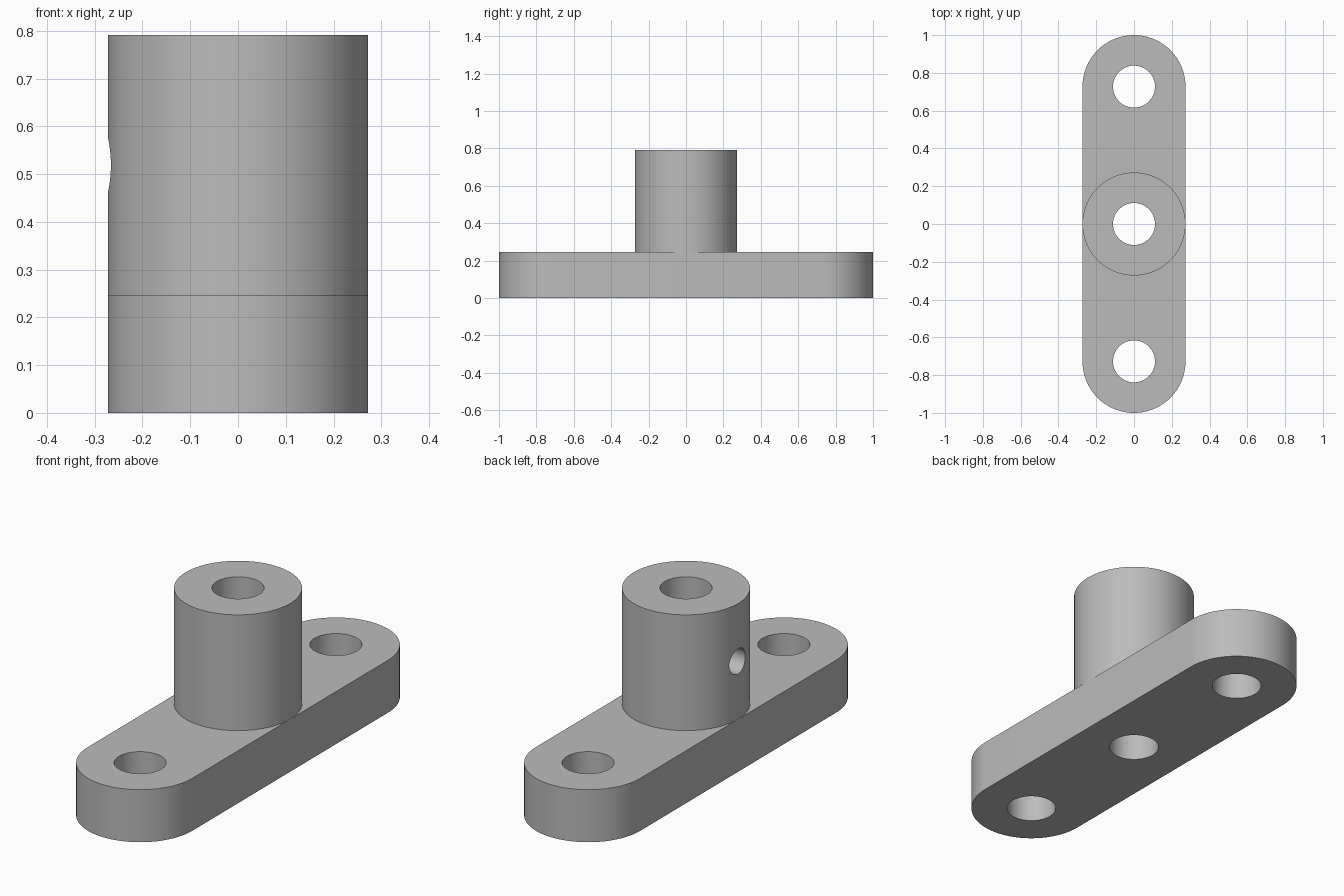
import bpy, bmesh
from math import pi, cos, sin, radians

cube = bpy.data.objects.get("Cube")
if cube:
    bpy.data.objects.remove(cube, do_unlink=True)

R = 0.2727          # plate end and collar radius
HOLE_R = 0.111      # vertical hole radius
HOLE_Y = 0.7273     # mounting hole offset
PLATE_H = 0.247
TOP = 0.7914
SEG = 48            # segments per half circle

grey = bpy.data.materials.new("plain grey")
grey.use_nodes = True
colour = (0.5, 0.5, 0.5, 1)
grey.diffuse_color = colour
grey.node_tree.nodes["Principled BSDF"].inputs["Base Color"].default_value = colour


def prism(name, outline, z0, z1):
    """Extrude a flat outline from z0 to z1."""
    bm = bmesh.new()
    base = bm.faces.new([bm.verts.new((x, y, z0)) for x, y in outline])
    side = bmesh.ops.extrude_face_region(bm, geom=[base])["geom"]
    verts = [v for v in side if isinstance(v, bmesh.types.BMVert)]
    bmesh.ops.translate(bm, verts=verts, vec=(0, 0, z1 - z0))
    bmesh.ops.recalc_face_normals(bm, faces=bm.faces)
    mesh = bpy.data.meshes.new(name)
    bm.to_mesh(mesh)
    bm.free()
    mesh.materials.append(grey)
    obj = bpy.data.objects.new(name, mesh)
    bpy.context.collection.objects.link(obj)
    return obj


def slot(radius, offset):
    """Two half circles centred at y = +offset and y = -offset."""
    return [(radius * cos(start + pi * i / SEG), sign * offset + radius * sin(start + pi * i / SEG))
            for start, sign in ((0, 1), (pi, -1))
            for i in range(SEG + (1 if offset else 0))]


def activate(obj):
    bpy.ops.object.select_all(action="DESELECT")
    obj.select_set(True)
    bpy.context.view_layer.objects.active = obj


def drill(obj, radius, depth, location, rotation=(0, 0, 0)):
    """Cut a round hole through a part."""
    cutter = prism("hole_cutter", slot(radius, 0), -depth / 2, depth / 2)
    cutter.location, cutter.rotation_euler = location, rotation
    cutter.hide_render = True
    mod = obj.modifiers.new("hole", "BOOLEAN")
    mod.operation, mod.solver, mod.object = "DIFFERENCE", "EXACT", cutter
    activate(obj)
    bpy.ops.object.modifier_apply(modifier=mod.name)
    bpy.data.objects.remove(cutter, do_unlink=True)


# Rounded base plate with two mounting holes and the central bore
plate = prism("base_plate", slot(R, HOLE_Y), 0, PLATE_H)
for y in (-HOLE_Y, 0, HOLE_Y):
    drill(plate, HOLE_R, 1, (0, y, PLATE_H / 2))

# Upright collar with its bore and a set-screw hole through one wall
collar = prism("collar", slot(R, 0), PLATE_H, TOP)
drill(collar, HOLE_R, 2, (0, 0, TOP / 2))
drill(collar, 0.059, 0.4, (-0.2, 0, 0.519), (0, pi / 2, 0))

for part in (plate, collar):
    activate(part)
    bpy.ops.object.shade_smooth_by_angle(angle=radians(30))
